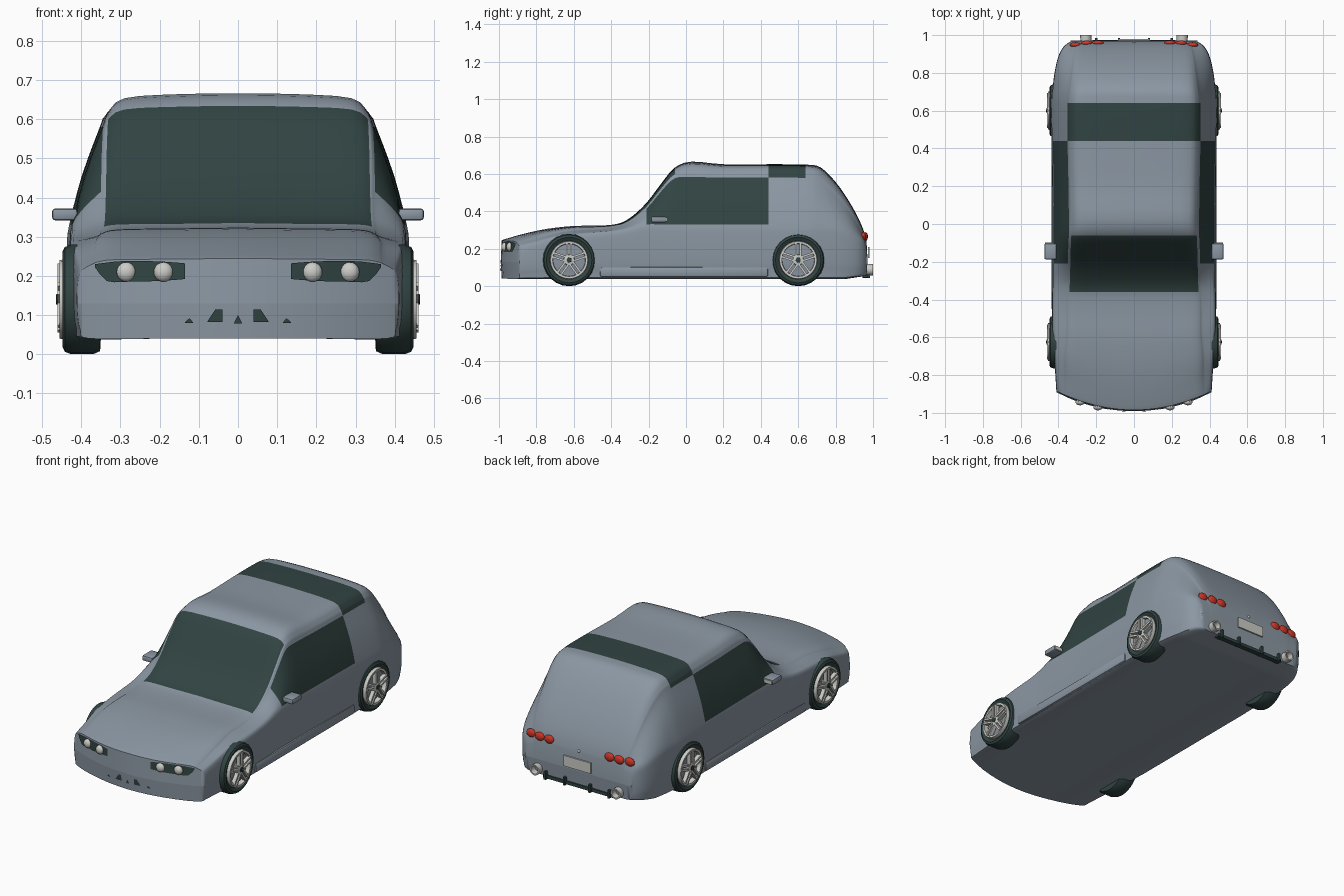
import bpy, bmesh, math
from mathutils import Vector, Matrix
from mathutils.bvhtree import BVHTree

if "Cube" in bpy.data.objects:
    bpy.data.objects.remove(bpy.data.objects["Cube"])


def mat(name, r, g, b):
    m = bpy.data.materials.new(name)
    m.diffuse_color = (r, g, b, 1)
    m.use_nodes = True
    m.node_tree.nodes["Principled BSDF"].inputs["Base Color"].default_value = m.diffuse_color
    return m


PAINT = mat("grey_blue_paint", .26, .31, .365)
DARK = mat("dark_glass_and_rubber", .03, .057, .054)
METAL = mat("light_metal", .6, .6, .57)
RED = mat("red_lamp", .6, .035, .02)


def make(name, verts, faces, mats, rule=None, angle=40, recalc=True):
    me = bpy.data.meshes.new(name)
    me.from_pydata([tuple(v) for v in verts], [], faces)
    for m in mats:
        me.materials.append(m)
    if rule:
        for p in me.polygons:
            p.material_index = rule[p.index]
    if recalc:
        bm = bmesh.new()
        bm.from_mesh(me)
        bmesh.ops.recalc_face_normals(bm, faces=bm.faces)
        bm.to_mesh(me)
        bm.free()
    me.shade_smooth()
    me.set_sharp_from_angle(angle=math.radians(angle))
    ob = bpy.data.objects.new(name, me)
    bpy.context.collection.objects.link(ob)
    return ob


def spline(pts, n):
    """Catmull-Rom through tuples, n steps per span."""
    out = []
    for i in range(len(pts) - 1):
        p0, p1, p2 = pts[max(i - 1, 0)], pts[i], pts[i + 1]
        p3 = pts[min(i + 2, len(pts) - 1)]
        for k in range(n):
            t = k / n
            out.append(tuple(b + .5 * t * (c - a + t * (2*a - 5*b + 4*c - d + t * (3*(b - c) + d - a)))
                             for a, b, c, d in zip(p0, p1, p2, p3)))
    return out + [pts[-1]]


def bend(x, y):
    """Rounds the nose in plan."""
    return y + .1 * (x / .41) ** 2 * min(1, max(0, (-.5 - y) / .4))


# Body stations: y, top z, belt half width, belt z, shoulder half width, shoulder drop
STATIONS = [
    (-.985, .243, .410, .205, .37, .012), (-.96, .252, .412, .215, .37, .015),
    (-.86, .280, .418, .240, .37, .020), (-.74, .305, .425, .265, .37, .022),
    (-.60, .320, .432, .275, .36, .020), (-.46, .322, .434, .285, .36, .018),
    (-.36, .333, .432, .295, .355, .012), (-.29, .370, .430, .310, .352, .020),
    (-.21, .445, .430, .330, .350, .030), (-.13, .550, .430, .330, .348, .040),
    (-.06, .632, .430, .330, .345, .055), (.03, .664, .430, .330, .345, .080),
    (.20, .650, .432, .330, .347, .070), (.44, .650, .435, .330, .352, .070),
    (.64, .648, .437, .330, .352, .070), (.72, .633, .430, .330, .345, .080),
    (.80, .555, .420, .320, .335, .070), (.87, .455, .405, .290, .325, .050),
    (.92, .365, .385, .260, .315, .040), (.95, .295, .360, .240, .300, .030),
    (.965, .240, .335, .200, .280, .020)]
N = 3


def ring(y, t, w, b, r, d):
    zb = .04 + .015 * max(0, (y - .85) / .1)
    h = b - zb
    half = [(0, zb), (.2, zb), (w - .03, zb), (w - .008, zb + .12*h), (w, zb + .4*h),
            (w, zb + .8*h), (w - .006, b), ((w + r) / 2 + .004, (b + t - d) / 2),
            (r, t - d), (r - .013, t - .6*d), (r - .055, t - .13*d), (.15, t), (0, t + .002)]
    half = spline(half, N)
    full = half + [(-x, z) for x, z in half[-2:0:-1]]
    return [Vector((x, bend(x, y), z)) for x, z in full]


# Body shell, windows chosen by station and row
rings = [ring(*s) for s in spline(STATIONS, N)]
n = len(rings[0])
verts = [v for r in rings for v in r]
faces, idx = [], []
for i in range(len(rings) - 1):
    for j in range(n):
        k = (j + 1) % n
        faces.append((i*n + j, i*n + k, (i+1)*n + k, (i+1)*n + j))
        st, row = i // N, min(j, n - 1 - j) // N
        glass = ((6 <= st < 10 and row >= 9) or (8 <= st < 13 and row in (6, 7))
                 or (st == 13 and row >= 8))
        idx.append(int(glass))
for start, push, zm in ((0, -.006, .13), ((len(rings) - 1) * n, .006, .14)):
    base = len(verts)
    verts += [Vector((v.x, v.y + push, zm)) for v in verts[start:start + n]]
    for j in range(n):
        k = (j + 1) % n
        faces.append((start + j, start + k, base + k, base + j))
        idx.append(0)
body = make("car_body", verts, faces, [PAINT, DARK], idx, 50)
tree = BVHTree.FromPolygons(verts, faces)


def on_body(x, z, front=True):
    s = -1 if front else 1
    hit = tree.ray_cast(Vector((x, 2 * s, z)), Vector((0, -s, 0)))[0]
    return hit.y if hit else s * .93


def plate(name, cols, m, front=True, lift=.005, rows=4):
    """Thin sheet laid on the body; cols are (x, low z, high z)."""
    s = -1 if front else 1
    cols = spline(cols, 2) if len(cols) > 3 else cols
    vs, fs = [], []
    for x, lo, hi in cols:
        for k in range(rows + 1):
            z = lo + (hi - lo) * k / rows
            vs.append((x, on_body(x, z, front) + s * lift, z))
    q = rows + 1
    for i in range(len(cols) - 1):
        for k in range(rows):
            f = (i*q + k, (i+1)*q + k, (i+1)*q + k + 1, i*q + k + 1)
            flip = (cols[-1][0] < cols[0][0]) == front
            fs.append(f[::-1] if flip else f)
    return make(name, vs, fs, [m], recalc=False)


def box(name, c, size, m, bevel=0, rot=None):
    bm = bmesh.new()
    bmesh.ops.create_cube(bm, size=1, matrix=Matrix.Diagonal((*size, 1)))
    if bevel:
        bmesh.ops.bevel(bm, geom=bm.edges[:], offset=bevel, segments=2, affect='EDGES', profile=.5)
    bm.transform(Matrix.Translation(c) @ (rot or Matrix()))
    bm.verts.index_update()
    vs, fs = [v.co.copy() for v in bm.verts], [[v.index for v in f.verts] for f in bm.faces]
    bm.free()
    return make(name, vs, fs, [m])


def ball(name, c, size, m):
    bm = bmesh.new()
    bmesh.ops.create_uvsphere(bm, u_segments=16, v_segments=10, radius=1,
                              matrix=Matrix.Translation(c) @ Matrix.Diagonal((*size, 1)))
    bm.verts.index_update()
    vs, fs = [v.co.copy() for v in bm.verts], [[v.index for v in f.verts] for f in bm.faces]
    bm.free()
    return make(name, vs, fs, [m])


def lathe(name, prof, c, m, segs=24, axis='X', closed=True):
    """Turns (radius, offset) points about an axis through c."""
    vs, fs, p = [], [], len(prof)
    for i in range(segs):
        a = 2 * math.pi * i / segs
        for r, o in prof:
            u, v = r * math.cos(a), r * math.sin(a)
            vs.append(Vector(c) + Vector((o, u, v) if axis == 'X' else (u, o, v)))
    for i in range(segs):
        for k in range(p if closed else p - 1):
            l, e = (k + 1) % p, (i + 1) % segs
            fs.append((i*p + k, i*p + l, e*p + l, e*p + k))
    return make(name, vs, fs, [m])


for s, side in ((1, "right"), (-1, "left")):
    # Wheels: tyre, rim ring, paired spokes and hub
    for y, end in ((-.625, "front"), (.60, "rear")):
        c, tag = (0, y, .14), f"{end}_{side}"
        lathe("tyre_" + tag, [(r, o * s) for r, o in (
            (.098, .435), (.122, .448), (.134, .442), (.14, .425), (.14, .37), (.132, .352), (.098, .35))], c, DARK)
        lathe("rim_" + tag, [(r, o * s) for r, o in ((.086, .43), (.088, .455), (.1, .456), (.103, .44), (.1, .43))], c, METAL)
        lathe("hub_" + tag, [(r, o * s) for r, o in ((.03, .43), (.028, .456), (.018, .46), (.001, .46))], c, METAL, closed=False)
        lathe("hub_cap_" + tag, [(r, o * s) for r, o in ((.015, .45), (.013, .464), (.001, .465))], c, DARK, 12, closed=False)
        for i in range(5):
            for o in (-.011, .011):
                rot = Matrix.Rotation(math.radians(90 + 72 * i), 4, 'X') @ Matrix.Translation((0, .056, o))
                box(f"spoke_{tag}_{i}", (.45 * s, y, .14), (.022, .072, .011), METAL, rot=rot)
    # Door mirror, sill and handle-free flank
    box("door_mirror_" + side, (.442*s, -.145, .357), (.066, .085, .031), PAINT, .009)
    box("mirror_glass_" + side, (.447*s, -.101, .357), (.046, .004, .02), METAL)
    box("side_sill_" + side, (.415*s, -.01, .075), (.042, .9, .055), PAINT, .012)
    # Headlamp plate with two round lamps
    plate("headlamp_plate_" + side, [(x*s, a, b) for x, a, b in (
        (.135, .192, .232), (.2, .187, .237), (.29, .185, .238), (.335, .187, .234), (.365, .222, .23))], DARK)
    for x in (.19, .285):
        ball("headlamp_" + side, (x*s, on_body(x, .21) - .004, .21), (.025, .018, .025), METAL)
    # Front air slots
    plate("air_slot_" + side, [(x*s, .082, h) for x, h in ((.04, .114), (.058, .114), (.078, .084))], DARK)
    plate("small_slot_" + side, [(x*s, .08, h) for x, h in ((.115, .082), (.124, .092), (.135, .082))], DARK)
    # Tail lamps and exhaust
    for x in (.19, .25, .31):
        ball("tail_lamp_" + side, (x*s, on_body(x, .265, False), .265), (.03, .014, .024), RED)
    lathe("exhaust_" + side, [(.02, .93), (.028, .93), (.03, 1.0), (.022, 1.0), (.02, .97)],
          (.255*s, 0, .088), METAL, 16, 'Y')
    # Diffuser fins
    for x in (.08, .2):
        box("diffuser_fin_" + side, (x*s, .965, .065), (.012, .04, .045), DARK)

# Centre details
plate("centre_slot", [(-.01, .078, .08), (0, .078, .1), (.01, .078, .08)], DARK)
box("diffuser_bar", (0, .958, .055), (.44, .03, .018), DARK)
box("rear_plate", (0, .976, .18), (.17, .008, .06), METAL)
ball("boot_lock", (0, on_body(0, .25, False), .25), (.008, .006, .008), METAL)
